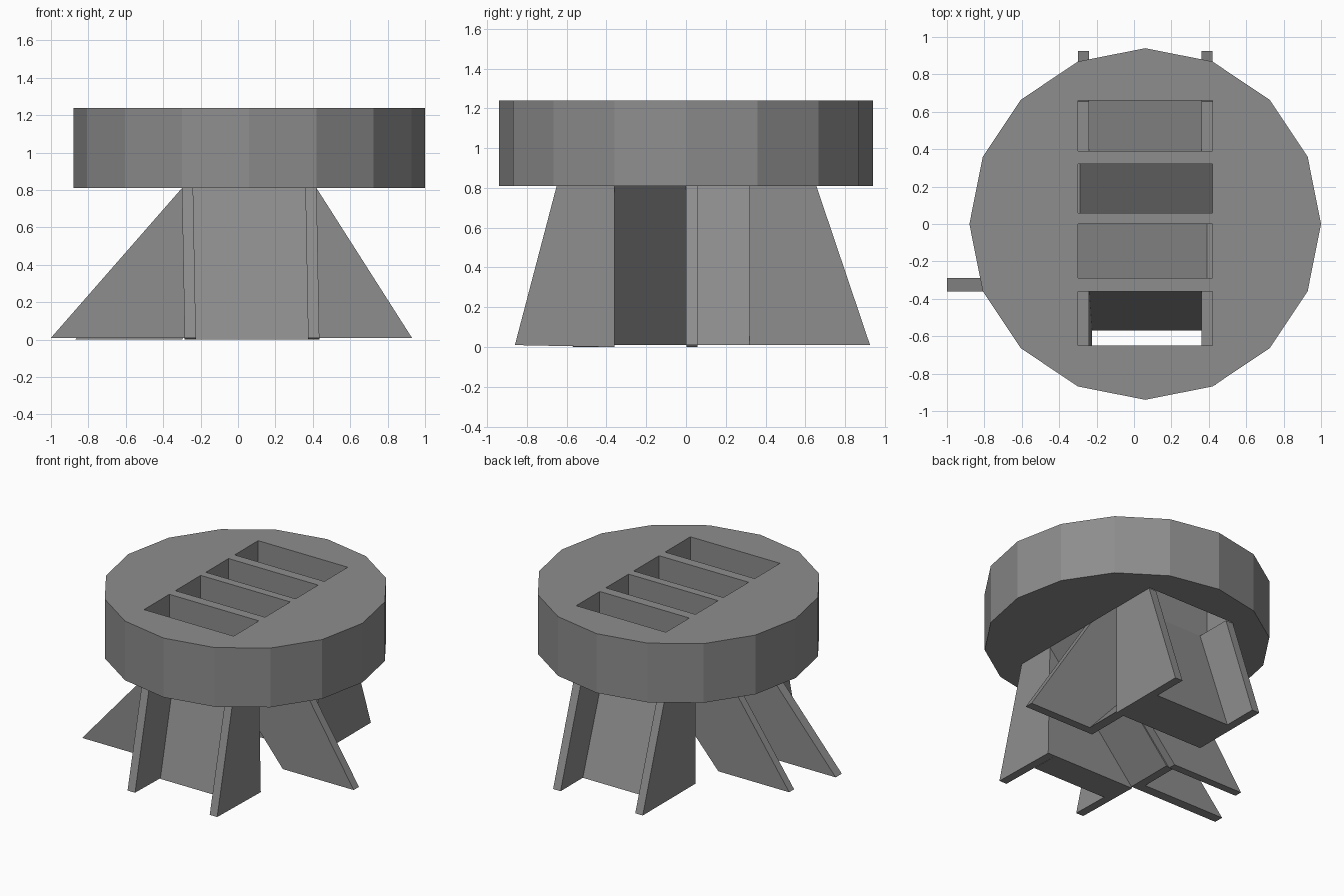
import bpy
import bmesh
import math

cube = bpy.data.objects.get("Cube")
if cube:
    bpy.data.objects.remove(cube, do_unlink=True)

grey = bpy.data.materials.new("plain grey")
grey.use_nodes = True
COLOUR = (0.27, 0.27, 0.27, 1)
grey.diffuse_color = COLOUR
grey.node_tree.nodes["Principled BSDF"].inputs["Base Color"].default_value = COLOUR

BASE, TOP = 0.81, 1.24      # drum underside and upper face
LEFT, RIGHT, WALL = -0.30, 0.42, 0.06


def prism(name, profile, axis, lo, hi, foot_shift=0.0):
    """Extrude an upright profile along x or y; foot_shift slides its foot along that axis."""
    bm = bmesh.new()
    rings = []
    for d in (lo, hi):
        ring = []
        for h, z in profile:
            e = d + foot_shift * (1 - z / BASE)
            ring.append(bm.verts.new((e, h, z) if axis == "x" else (h, e, z)))
        rings.append(ring)
        bm.faces.new(ring)
    n = len(profile)
    for i in range(n):
        j = (i + 1) % n
        bm.faces.new((rings[0][i], rings[0][j], rings[1][j], rings[1][i]))
    bmesh.ops.recalc_face_normals(bm, faces=bm.faces)
    mesh = bpy.data.meshes.new(name)
    bm.to_mesh(mesh)
    bm.free()
    mesh.materials.append(grey)
    obj = bpy.data.objects.new(name, mesh)
    bpy.context.collection.objects.link(obj)
    return obj


# Sixteen-sided drum with four slots cut right through
bpy.ops.mesh.primitive_cylinder_add(vertices=16, radius=0.94, depth=TOP - BASE,
                                    location=(0.06, 0, (TOP + BASE) / 2),
                                    rotation=(0, 0, math.pi / 2))
drum = bpy.context.object
drum.name = "drum"
drum.data.materials.append(grey)
for i, (y0, y1) in enumerate([(-0.65, -0.36), (-0.29, 0.0), (0.06, 0.32), (0.39, 0.66)]):
    side = [(LEFT, BASE - 0.1), (RIGHT, BASE - 0.1), (RIGHT, TOP + 0.1), (LEFT, TOP + 0.1)]
    cutter = prism(f"slot_cutter_{i + 1}", side, "y", y0, y1)
    cutter.hide_render = True
    cutter.hide_set(True)
    cut = drum.modifiers.new(f"slot_{i + 1}", "BOOLEAN")
    cut.operation = "DIFFERENCE"
    cut.solver = "EXACT"
    cut.object = cutter

# Apply the cuts and drop the cutters
bpy.context.view_layer.objects.active = drum
for cut in list(drum.modifiers):
    cutter = cut.object
    bpy.ops.object.modifier_apply(modifier=cut.name)
    bpy.data.objects.remove(cutter, do_unlink=True)

# Front and back chutes: a solid ramp between two side walls
chutes = {
    "front": ([(-0.36, BASE), (-0.36, 0), (-0.57, 0)],
              [(-0.36, BASE), (-0.65, BASE), (-0.86, 0.01), (-0.36, 0)], 0.015),
    "back": ([(0.39, BASE), (0.32, BASE), (0.32, 0.01), (0.67, 0.01)],
             [(0.32, BASE), (0.655, BASE), (0.925, 0.01), (0.32, 0.01)], 0.0),
}
for name, (ramp, wall, shift) in chutes.items():
    prism(f"{name}_ramp", ramp, "x", LEFT + WALL, RIGHT - WALL, shift)
    prism(f"{name}_right_wall", wall, "x", LEFT, LEFT + WALL, shift)
    prism(f"{name}_left_wall", wall, "x", RIGHT - WALL, RIGHT, shift)

# Side chutes: thin sloping plates with slanted walls
prism("right_ramp", [(RIGHT, BASE), (0.39, BASE), (-0.34, 0.01), (-0.28, 0.01)],
      "y", -0.36, 0.0)
prism("right_front_wall", [(LEFT, BASE), (RIGHT, BASE), (-0.29, 0.01), (-1.0, 0.01)],
      "y", -0.36, -0.29)
prism("right_back_wall", [(LEFT, BASE), (RIGHT, BASE), (-0.30, 0), (-0.87, 0)],
      "y", 0.002, WALL - 0.002)
prism("left_ramp", [(LEFT, BASE), (-0.29, BASE), (0.43, 0.01), (0.36, 0.01)],
      "y", WALL, 0.32)
prism("left_front_wall", [(LEFT, BASE), (RIGHT, BASE), (0.93, 0.01), (0.36, 0.01)],
      "y", 0.0, WALL)
